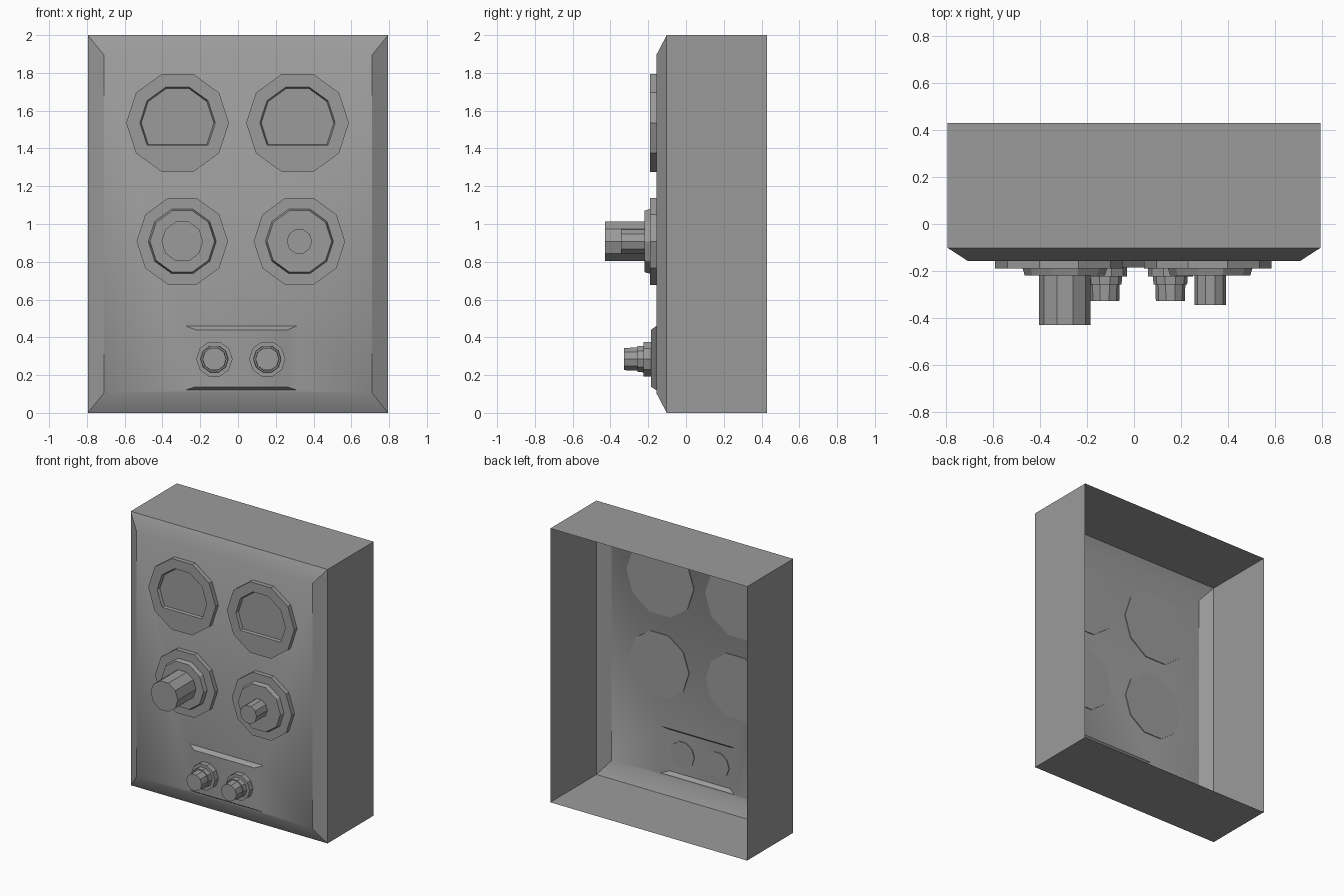
import bpy
import bmesh
from math import sin, cos, pi, radians

if "Cube" in bpy.data.objects:
    bpy.data.objects.remove(bpy.data.objects["Cube"])

GREY = (0.33, 0.33, 0.33, 1)
grey = bpy.data.materials.new("plain grey")
grey.use_nodes = True
grey.diffuse_color = GREY
grey.node_tree.nodes["Principled BSDF"].inputs["Base Color"].default_value = GREY


def rect(left, right, bottom, top):
    return [(left, bottom), (right, bottom), (right, top), (left, top)]


def decagon(cx, cz, r, floor=-1):
    """Ten-sided outline; points below the floor (in radii) are raised to it."""
    ring = []
    for i in range(10):
        a = i * pi / 5
        ring.append((cx + r * cos(a), cz + r * max(sin(a), floor)))
    return ring


def loft(name, rings, back_cap=True):
    """Join outlines, listed from back to front as (y, points), and cap them."""
    bm = bmesh.new()
    loops = [[bm.verts.new((x, y, z)) for x, z in pts] for y, pts in rings]
    for a, b in zip(loops, loops[1:]):
        n = len(a)
        for i in range(n):
            j = (i + 1) % n
            bm.faces.new((a[i], a[j], b[j], b[i]))
    bm.faces.new(loops[-1])
    if back_cap:
        bm.faces.new(loops[0][::-1])
    mesh = bpy.data.meshes.new(name)
    bm.to_mesh(mesh)
    bm.free()
    mesh.materials.append(grey)
    obj = bpy.data.objects.new(name, mesh)
    bpy.context.collection.objects.link(obj)
    bpy.ops.object.select_all(action="DESELECT")
    obj.select_set(True)
    bpy.context.view_layer.objects.active = obj
    bpy.ops.object.shade_smooth_by_angle(angle=radians(30))
    return obj


def stepped_knob(name, cx, cz, steps):
    """Stack of ten-sided steps given as (y, radius) from back to front."""
    return loft(name, [(y, decagon(cx, cz, r)) for y, r in steps])


PANEL = -0.157   # front panel plane
DISC = -0.19     # front of the dial discs
PLATE = -0.185   # front of the raised control plate

# Open-backed casing with bevelled front and raised control plate
outer = rect(-0.795, 0.795, 0, 2)
loft("casing", [
    (0.43, outer),
    (-0.102, outer),
    (PANEL, rect(-0.71, 0.71, 0.105, 1.895)),
    (PANEL, rect(-0.28, 0.315, 0.12, 0.461)),
    (PLATE, rect(-0.225, 0.262, 0.138, 0.44)),
], back_cap=False)

# Upper gauges with recessed windows cut flat at the bottom
for side, cx in (("right", -0.32), ("left", 0.315)):
    cz, flat = 1.535, -sin(pi / 5)
    loft(side + "_gauge", [
        (PANEL + 0.006, decagon(cx, cz, 0.272)),
        (DISC, decagon(cx, cz, 0.272)),
        (DISC, decagon(cx, cz, 0.2, flat)),
        (DISC + 0.02, decagon(cx, cz, 0.192, flat)),
    ])

# Middle dials, each with a disc, a tapered collar and a knob
for side, cx, radius, tip in (("right", -0.295, 0.11, -0.43),
                              ("left", 0.325, 0.067, -0.345)):
    stepped_knob(side + "_dial", cx, 0.908, [
        (PANEL + 0.006, 0.242), (DISC, 0.242),
        (DISC, 0.18), (-0.22, 0.171),
        (-0.22, radius), (tip, radius),
    ])

# Small knobs on the control plate
for side, cx in (("right", -0.125), ("left", 0.155)):
    stepped_knob(side + "_small_knob", cx, 0.285, [
        (PLATE + 0.006, 0.096), (-0.225, 0.096),
        (-0.225, 0.074), (-0.258, 0.072),
        (-0.258, 0.064), (-0.328, 0.062),
    ])
